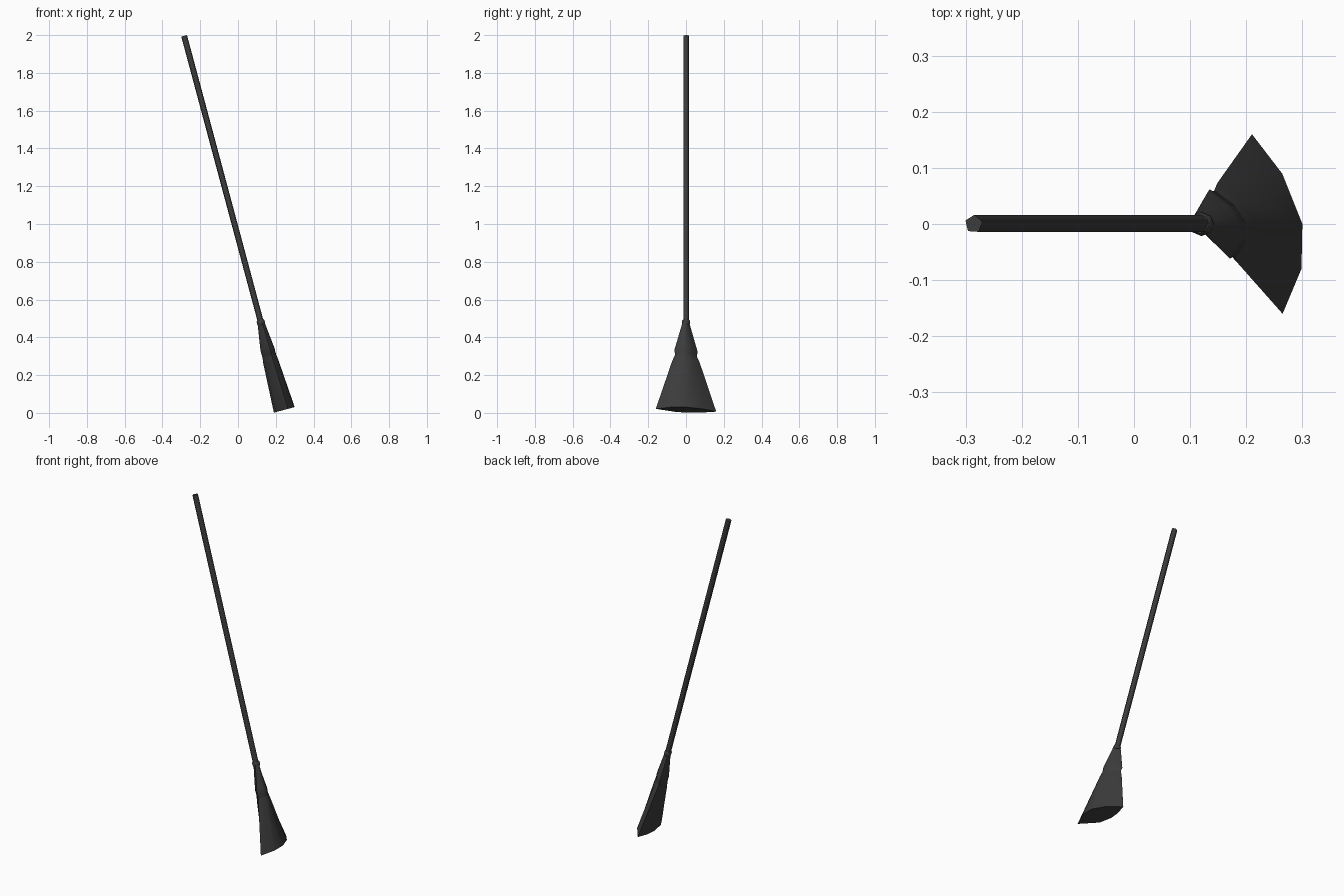
import bpy, bmesh
from math import sin, cos, pi, radians
from mathutils import Matrix

if "Cube" in bpy.data.objects:
    bpy.data.objects.remove(bpy.data.objects["Cube"])

# Local frame: z runs up the handle from the centre of the broom's bottom face
FRAME = Matrix.Translation((0.245, 0, 0.016)) @ Matrix.Rotation(radians(-15), 4, 'Y')


def polygon(n, turn=0.0):
    return [(cos(turn + 2 * pi * i / n), sin(turn + 2 * pi * i / n)) for i in range(n)]


def loft(name, section, rings, angle):
    """Loft a section through rings of (height, half depth, half width, depth offset)."""
    bm = bmesh.new()
    loops = [[bm.verts.new((off + a * u, b * y, h)) for u, y in section]
             for h, a, b, off in rings]
    n = len(section)
    for lo, hi in zip(loops, loops[1:]):
        for i in range(n):
            j = (i + 1) % n
            bm.faces.new((lo[i], lo[j], hi[j], hi[i]))
    bm.faces.new(loops[0][::-1])
    bm.faces.new(loops[-1])
    bmesh.ops.recalc_face_normals(bm, faces=bm.faces)
    mesh = bpy.data.meshes.new(name)
    bm.to_mesh(mesh)
    bm.free()
    obj = bpy.data.objects.new(name, mesh)
    bpy.context.collection.objects.link(obj)
    obj.matrix_world = FRAME
    mat = bpy.data.materials.get("dark") or bpy.data.materials.new("dark")
    mat.diffuse_color = (0.045, 0.045, 0.045, 1)
    mat.use_nodes = True
    mat.node_tree.nodes["Principled BSDF"].inputs["Base Color"].default_value = mat.diffuse_color
    mesh.materials.append(mat)
    bpy.ops.object.select_all(action='DESELECT')
    obj.select_set(True)
    bpy.context.view_layer.objects.active = obj
    bpy.ops.object.shade_smooth_by_angle(angle=radians(angle))
    return obj


# Uneven flattened octagon shared by the brush parts
brush = [(-0.63, 1), (0.35, 0.56), (1, 0), (0.97, -0.5),
         (0.36, -1), (-0.8, -0.3), (-1, 0.2), (-0.95, 0.55)]
brush = [(u, -y) for u, y in brush][::-1]
brush = [(u, -y) for u, y in brush]

# Five-sided handle
loft("handle", polygon(5, radians(14)),
     [(0.42, 0.0165, 0.0165, 0), (2.05, 0.0165, 0.0165, 0)], 80)

# Flared bristles, pinched waist and tapered shoulder up to the neck
loft("bristles", brush,
     [(0, 0.057, 0.160, 0), (0.265, 0.041, 0.073, -0.003),
      (0.295, 0.037, 0.060, -0.003)], 60)
loft("shoulder", brush,
     [(0.285, 0.037, 0.059, -0.003), (0.310, 0.037, 0.059, -0.003),
      (0.325, 0.038, 0.062, -0.003), (0.345, 0.036, 0.056, -0.003),
      (0.475, 0.019, 0.019, 0)], 60)

# Small collar where the handle enters
loft("collar", polygon(8),
     [(0.465, 0.019, 0.019, 0), (0.475, 0.021, 0.021, 0),
      (0.487, 0.021, 0.021, 0), (0.493, 0.017, 0.017, 0)], 50)
